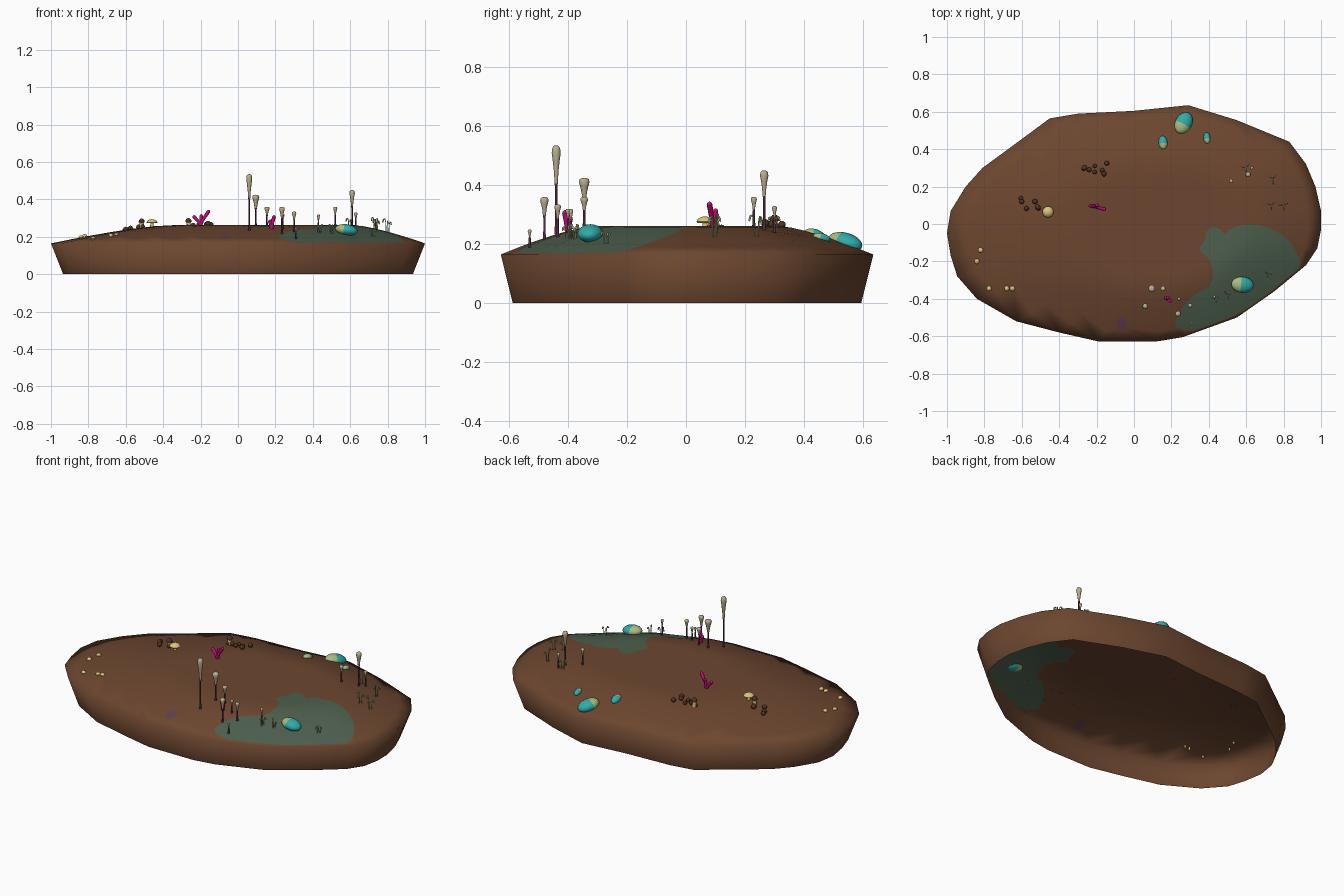
import bpy, bmesh, math, random
from mathutils import Vector, Matrix
from mathutils.geometry import delaunay_2d_cdt, intersect_line_line_2d

if "Cube" in bpy.data.objects:
    bpy.data.objects.remove(bpy.data.objects["Cube"])
random.seed(4)


def material(name, *rgb):
    m = bpy.data.materials.new(name)
    m.use_nodes = True
    m.diffuse_color = (*rgb, 1)
    m.node_tree.nodes["Principled BSDF"].inputs["Base Color"].default_value = (*rgb, 1)
    return m


SOIL = material("soil brown", .15, .062, .029)
MOSS = material("moss green", .075, .115, .075)
STAIN = material("dull purple", .12, .05, .08)
TEAL = material("teal", .03, .41, .40)
PALE = material("pale green", .40, .50, .22)
BULB = material("bone", .50, .42, .28)
STEM = material("dark plum", .085, .026, .065)
PINK = material("magenta", .62, .004, .20)
CREAM = material("cream yellow", .72, .55, .20)
BARK = material("dark brown", .085, .032, .013)


def finish(name, bm, mats, angle=50):
    """Turn a bmesh into a smooth shaded object with the given materials."""
    bmesh.ops.recalc_face_normals(bm, faces=bm.faces)
    mesh = bpy.data.meshes.new(name)
    bm.to_mesh(mesh)
    bm.free()
    for m in mats:
        mesh.materials.append(m)
    mesh.shade_smooth()
    mesh.set_sharp_from_angle(angle=math.radians(angle))
    obj = bpy.data.objects.new(name, mesh)
    bpy.context.collection.objects.link(obj)
    return obj


# Plan shapes of the island and of the moss growing on it, both anticlockwise
outline = [Vector(p) for p in (
    (-1, -.05), (-.98, -.17), (-.945, -.28), (-.84, -.4), (-.63, -.52), (-.4, -.58),
    (-.19, -.628), (.12, -.628), (.26, -.605), (.55, -.5), (.75, -.36), (.92, -.22),
    (.98, -.13), (1, -.03), (1, .07), (.97, .2), (.92, .32), (.83, .44), (.55, .555),
    (.29, .635), (0, .605), (-.3, .59), (-.45, .565), (-.66, .41), (-.81, .3),
    (-.9, .2), (-.98, .07))]
moss = [Vector(p) for p in (
    (.42, -.2), (.42, -.33), (.33, -.37), (.25, -.45), (.21, -.55), (.3, -.575),
    (.42, -.535), (.57, -.475), (.7, -.385), (.8, -.305), (.9, -.22), (.86, -.13),
    (.8, -.06), (.7, -.01), (.6, 0), (.52, -.02), (.48, -.06), (.46, -.02),
    (.39, -.02), (.38, -.09), (.34, -.14))]
CENTRE = Vector((.25, 0))


def round_corners(points):
    pairs = list(zip(points, points[1:] + points[:1]))
    return [a.lerp(b, f) for a, b in pairs for f in (.25, .75)]


def ground(x, y):
    """Height of the domed island top."""
    d = Vector((x, y)) - CENTRE
    if d.length < .001:
        return .262
    far, t = CENTRE + d.normalized() * 3, 1
    for a, b in zip(outline, outline[1:] + outline[:1]):
        # The ends are stretched a little so that corners are never missed
        hit = intersect_line_line_2d(CENTRE, far, a.lerp(b, -.001), b.lerp(a, -.001))
        if hit:
            t = min(1, d.length / (hit - CENTRE).length)
            break
    rise = min(1, (1 - t) / .5)
    return .165 + .097 * (1 - (1 - rise) ** 1.35)


# Island: open shell, with moss and stain cut into the top
stain = [Vector((-.065 + .028 * math.cos(a), -.535 + .034 * math.sin(a)))
         for a in (math.tau * i / 9 for i in range(9))]
points, loops = [], []
for shape in (outline, round_corners(moss), stain):
    loops.append(list(range(len(points), len(points) + len(shape))))
    points += shape
for ring in (.2, .4, .48, .56, .64, .73, .82, .91):
    points += [CENTRE.lerp(p, ring) for p in outline]
points.append(CENTRE)
flat, _, tris, _, _, origins = delaunay_2d_cdt(points, [], loops, 1, 1e-5)

bm = bmesh.new()
verts = [bm.verts.new((p.x, p.y, ground(p.x, p.y))) for p in flat]
for tri, origin in zip(tris, origins):
    face = bm.faces.new([verts[i] for i in tri])
    face.material_index = max(origin)
rim = [e for e in bm.edges if e.is_boundary]
wall = bmesh.ops.extrude_edge_only(bm, edges=rim)["geom"]
for g in wall:
    if isinstance(g, bmesh.types.BMVert):
        g.co = Vector((g.co.x * .935, g.co.y * .935, 0))
    elif isinstance(g, bmesh.types.BMFace):
        g.material_index = 0
finish("island", bm, (SOIL, MOSS, STAIN), 180)


def lathe(name, profile, x, y, mats, split=0.0, sides=10):
    """Spin a (radius, height) profile; faces above split use the second colour."""
    bm = bmesh.new()
    line = [bm.verts.new((r, 0, z)) for r, z in profile]
    edges = [bm.edges.new(pair) for pair in zip(line, line[1:])]
    bmesh.ops.spin(bm, geom=line + edges, cent=(0, 0, 0), axis=(0, 0, 1),
                   angle=math.tau, steps=sides)
    bmesh.ops.remove_doubles(bm, verts=bm.verts, dist=.0002)
    for f in bm.faces:
        f.material_index = int(f.calc_center_median().z > split)
    finish(name, bm, mats).location = (x, y, ground(x, y))


def pod(name, x, y, z, size, direction):
    """Egg shape with a pale rear end."""
    bm = bmesh.new()
    bmesh.ops.create_uvsphere(bm, u_segments=20, v_segments=16, radius=1)
    for f in bm.faces:
        f.material_index = int(f.calc_center_median().z < -.25)
    turn = Vector(direction).to_track_quat("Z", "Y").to_matrix().to_4x4()
    bm.transform(Matrix.Translation((x, y, z)) @ turn @ Matrix.Diagonal((*size, 1)))
    finish(name, bm, (TEAL, PALE))


def tube(bm, path, radii):
    """Chain of tapered segments with rounded joints."""
    for a, b, r, s in zip(path, path[1:], radii, radii[1:]):
        a, b = Vector(a), Vector(b)
        turn = (b - a).to_track_quat("Z", "Y").to_matrix().to_4x4()
        bmesh.ops.create_cone(bm, cap_ends=True, segments=8, radius1=r, radius2=s,
                              depth=(b - a).length,
                              matrix=Matrix.Translation((a + b) / 2) @ turn)
        bmesh.ops.create_icosphere(bm, subdivisions=1, radius=s,
                                   matrix=Matrix.Translation(b))


# Teal pods
pod("large_back_pod", .265, .54, .207, (.045, .032, .062), (.45, .85, -.25))
pod("left_back_pod", .155, .435, .232, (.024, .02, .037), (-.1, 1, -.25))
pod("right_back_pod", .39, .46, .222, (.018, .015, .03), (-.1, 1, -.25))
pod("front_pod", .58, -.325, .237, (.043, .03, .06), (1, -.1, -.15))

# Tall club stalks: place, top height, club radius
for x, y, top, r in ((.06, -.44, .535, .016), (.095, -.345, .425, .019),
                     (.155, -.345, .36, .014), (.235, -.48, .36, .015),
                     (.3, -.435, .335, .012), (.31, -.53, .25, .007),
                     (.24, -.4, .32, .009), (.43, -.39, .32, .008),
                     (.52, .23, .36, .011), (.61, .265, .45, .015),
                     (.63, .3, .33, .009)):
    h = top - ground(x, y)
    neck = h * .57
    club = [(.35, 0), (.5, .3), (.75, .58), (1, .8), (.85, .94), (.45, .99), (0, 1)]
    lathe("club_stalk", [(.006, 0), (.004, h * .2), (.004, neck * .9)]
          + [(r * a, neck + (h - neck) * b) for a, b in club],
          x, y, (STEM, BULB), neck)

# Clumps of drooping sprouts
for x, y, h in ((.72, -.27, .05), (.44, -.4, .05), (.5, -.38, .05), (.74, .24, .075),
                (.735, .1, .07), (.8, .1, .075), (.6, .3, .06)):
    bm = bmesh.new()
    for i in range(3):
        a = i * math.tau / 3 + random.random()
        side, k = Vector((math.cos(a), math.sin(a), 0)), h * random.uniform(.7, 1)
        path = [side * (.008 + k * out) + Vector((0, 0, k * up)) for out, up in
                ((0, 0), (.03, .75), (.1, 1), (.2, .95), (.25, .75))]
        tube(bm, path, (.002, .002, .0025, .0035, .0035))
    finish("sprout_clump", bm, (PALE,)).location = (x, y, ground(x, y))

# Magenta branching corals: place, size, sideways spread
for x, y, s, spread in ((-.2, .092, 1, 1), (.18, -.4, .85, .35)):
    bm = bmesh.new()
    for dx, dy, dz in ((.042, -.012, .073), (-.035, .005, .045), (.003, .008, .05)):
        path = [(0, 0, 0), (dx * spread * .3, dy * .5, dz * .4), (dx * spread, dy, dz)]
        tube(bm, [Vector(p) * s for p in path], (.01, .008, .01))
    finish("coral", bm, (PINK,)).location = (x, y, ground(x, y))

# Cream parasol mushroom and low button caps
lathe("parasol_mushroom", [(.01, 0), (.008, .025), (.026, .02), (.03, .024),
                           (.024, .034), (.012, .04), (0, .042)],
      -.46, .065, (CREAM,), 1, 14)
for x, y in ((-.82, -.14), (-.84, -.2), (-.775, -.345), (-.68, -.345), (-.65, -.345)):
    lathe("button_cap", [(.006, -.012), (.006, .004), (.014, .005), (.012, .012),
                         (.006, .016), (0, .017)], x, y, (CREAM,), 1)

# Dark puffballs in two groups, each with one taller capped mushroom
for x, y in ((-.6, .12), (-.575, .083), (-.51, .083), (-.605, .137), (-.53, .12),
             (-.27, .295), (-.21, .31), (-.16, .268), (-.21, .278), (-.145, .325),
             (-.24, .29), (-.17, .288)):
    r = random.uniform(.011, .016)
    ball = [(r * math.sin(a), r * (.8 - math.cos(a)))
            for a in (math.pi * i / 7 for i in range(8))]
    lathe("puffball", ball, x, y, (BARK,), 1)
for x, y in ((-.515, .09), (-.265, .3)):
    lathe("capped_mushroom", [(.012, 0), (.011, .03), (.016, .034), (.015, .044),
                              (.008, .052), (0, .054)], x, y, (CREAM, BARK), .034)
